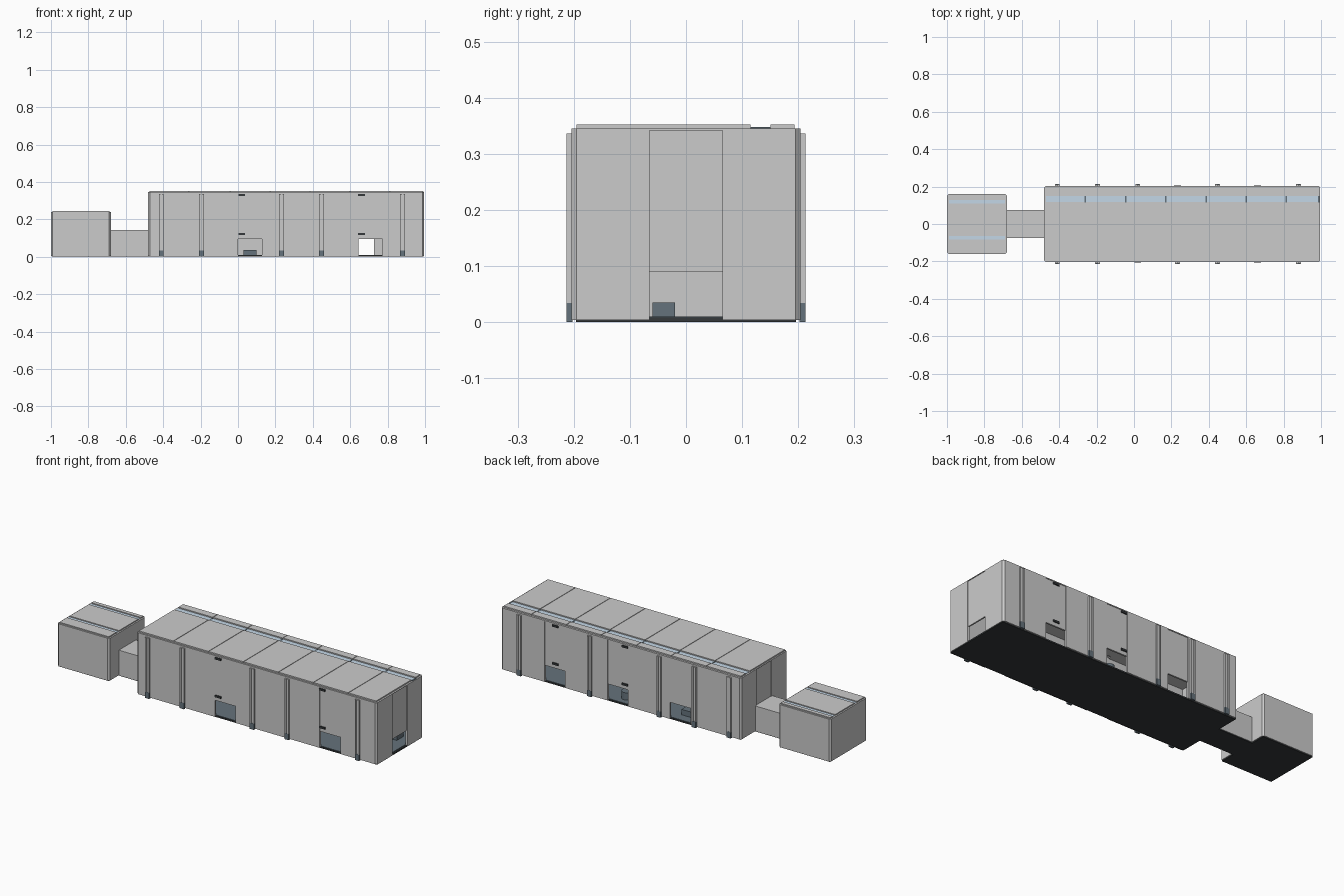
import bpy, bmesh, math

if "Cube" in bpy.data.objects:
    bpy.data.objects.remove(bpy.data.objects["Cube"])


def material(name, rgb):
    m = bpy.data.materials.new(name)
    m.diffuse_color = (*rgb, 1)
    m.use_nodes = True
    m.node_tree.nodes["Principled BSDF"].inputs["Base Color"].default_value = m.diffuse_color
    return m


DARK = material("dark_base", (0.035, 0.04, 0.043))
SLATE = material("slate", (0.13, 0.17, 0.20))
GLASS = material("skylight_glass", (0.55, 0.68, 0.80))


def finish(name, bm, mat=None):
    bmesh.ops.recalc_face_normals(bm, faces=bm.faces)
    me = bpy.data.meshes.new(name)
    bm.to_mesh(me)
    bm.free()
    ob = bpy.data.objects.new(name, me)
    bpy.context.collection.objects.link(ob)
    if mat:
        me.materials.append(mat)
    return ob


def add_box(bm, x0, x1, y0, y1, z0, z1):
    vs = bmesh.ops.create_cube(bm, size=1)["verts"]
    for v in vs:
        v.co.x = x1 if v.co.x > 0 else x0
        v.co.y = y1 if v.co.y > 0 else y0
        v.co.z = z1 if v.co.z > 0 else z0
    return vs


def boxes(name, items, mat=None):
    bm = bmesh.new()
    for it in items:
        add_box(bm, *it)
    return finish(name, bm, mat)


def chamfered(name, dims, c, mat=None):
    """Box with its vertical corners cut off."""
    bm = bmesh.new()
    add_box(bm, *dims)
    edges = [e for e in bm.edges if abs(e.verts[0].co.z - e.verts[1].co.z) > 1e-5]
    bmesh.ops.bevel(bm, geom=edges, offset=c, segments=1, affect='EDGES')
    return finish(name, bm, mat)


def cut(ob, cutter):
    m = ob.modifiers.new("cut", 'BOOLEAN')
    m.operation, m.solver, m.object = 'DIFFERENCE', 'EXACT', cutter
    cutter.hide_render = True
    cutter.hide_set(True)


# main dimensions
X0, X1, Y, Z = -0.48, 0.995, 0.204, 0.345
T, BASE, LIFT = 0.012, 0.008, 0.095
PILLARS = [-0.41, -0.196, 0.02, 0.233, 0.447, 0.66, 0.88]
FRONT_DOORS, BACK_DOORS = [0.0, 0.645], [0.60, 0.213, -0.17]
DW = 0.127

# dark ground slabs
boxes("hall_base", [(X0 + .005, X1 - .003, -.196, .196, 0, BASE)], DARK)
boxes("annex_base", [(-.995, -.685, -.155, .155, 0, BASE)], DARK)
boxes("corridor_base", [(-.685, X0 + .005, -.072, .072, 0, BASE)], DARK)
boxes("hall_floor", [(X0 + T, X1 - T, -Y + T, Y - T, BASE, BASE + .002)], SLATE)

# hollow hall with door bays
hall = chamfered("hall_walls", (X0, X1, -Y, Y, .004, Z), .009)
cut(hall, boxes("hall_inside_cutter",
                [(X0 + T, X1 - T, -Y + T, Y - T, -.01, Z - .01)]))
openings, doors = [], []
for side, starts in ((-1, FRONT_DOORS), (1, BACK_DOORS)):
    for x in starts:
        ys = sorted((side * (Y - T - .02), side * (Y + .02)))
        openings.append((x, x + DW, *ys, -.02, Z - .005))
        yd = sorted((side * (Y - T), side * (Y - .003)))
        doors.append((x, x + DW, *yd, LIFT, Z - .005))
openings.append((X1 - T - .02, X1 + .02, -.065, .065, -.02, Z - .003))
doors.append((X1 - T, X1 - .004, -.065, .065, .09, Z - .003))
openings.append((X0 - .02, X0 + T + .02, -.065, .065, -.02, Z - .003))
doors.append((X0 + .004, X0 + T, -.065, .065, .14, Z - .003))
cut(hall, boxes("door_cutter", openings))
boxes("lifting_doors", doors)

# wall pillars with dark feet; bays with doors get brackets instead
pillars, feet, brackets = [], [], []
for side, no_pillar in ((-1, (0.02, 0.66)), (1, (0.233, 0.66))):
    for x in PILLARS:
        if x in no_pillar:
            yb = sorted((side * (Y - .006), side * (Y + .003)))
            for z in (.115, .325):
                brackets.append((x - .018, x + .018, *yb, z, z + .011))
        else:
            for dx in (-.013, .004):
                yp = sorted((side * (Y - .002), side * .213))
                pillars.append((x + dx, x + dx + .009, *yp, .034, .336))
            yc = sorted((side * (Y - .002), side * .209))
            pillars.append((x - .004, x + .004, *yc, .034, .336))
            feet.append((x - .013, x + .013, *sorted((side * (Y - .002), side * .213)), 0, .034))
boxes("wall_pillars", pillars)
boxes("pillar_feet", feet, SLATE)
boxes("door_brackets", brackets, DARK)

# roof panels, split by a skylight strip
seams = [-.474, -.26, -.045, .17, .385, .60, .815, .987]
panels, lights, ribs = [], [], []
for a, b in zip(seams, seams[1:]):
    for y0, y1 in ((-.195, .115), (.151, .193)):
        panels.append((a + .0015, b - .0015, y0, y1, Z, .352))
    lights.append((a + .004, b - .004, .117, .149, Z, Z + .002))
for s in seams[1:]:
    ribs.append((s - .004, s + .004, .115, .151, Z, Z + .003))
boxes("hall_roof_panels", panels)
boxes("hall_skylights", lights, GLASS)
boxes("skylight_ribs", ribs, SLATE)

# corridor linking hall and annex
boxes("corridor", [(-.69, X0 + .006, -.075, .075, .004, .143)])

# annex with split roof and two skylights
chamfered("annex_walls", (-1.0, -.68, -.16, .16, .004, .239), .009)
cuts = [-.152, -.085, -.062, .107, .130, .152]
boxes("annex_roof_panels",
      [(-.992, -.688, cuts[i], cuts[i + 1], .239, .245) for i in (0, 2, 4)])
boxes("annex_skylights",
      [(-.99, -.69, cuts[i] + .002, cuts[i + 1] - .002, .239, .241) for i in (1, 3)], GLASS)

# low equipment inside the hall doors
boxes("work_benches", [(.03, .10, -.06, -.02, .010, .035),
                       (-.14, -.07, .10, .14, .010, .04),
                       (.86, .92, .08, .14, .010, .05)], SLATE)
bm = bmesh.new()
bmesh.ops.create_cone(bm, cap_ends=True, segments=24, radius1=.03, radius2=.03, depth=.04)
bmesh.ops.translate(bm, verts=bm.verts, vec=(.27, .13, .03))
finish("round_tank", bm, SLATE)
